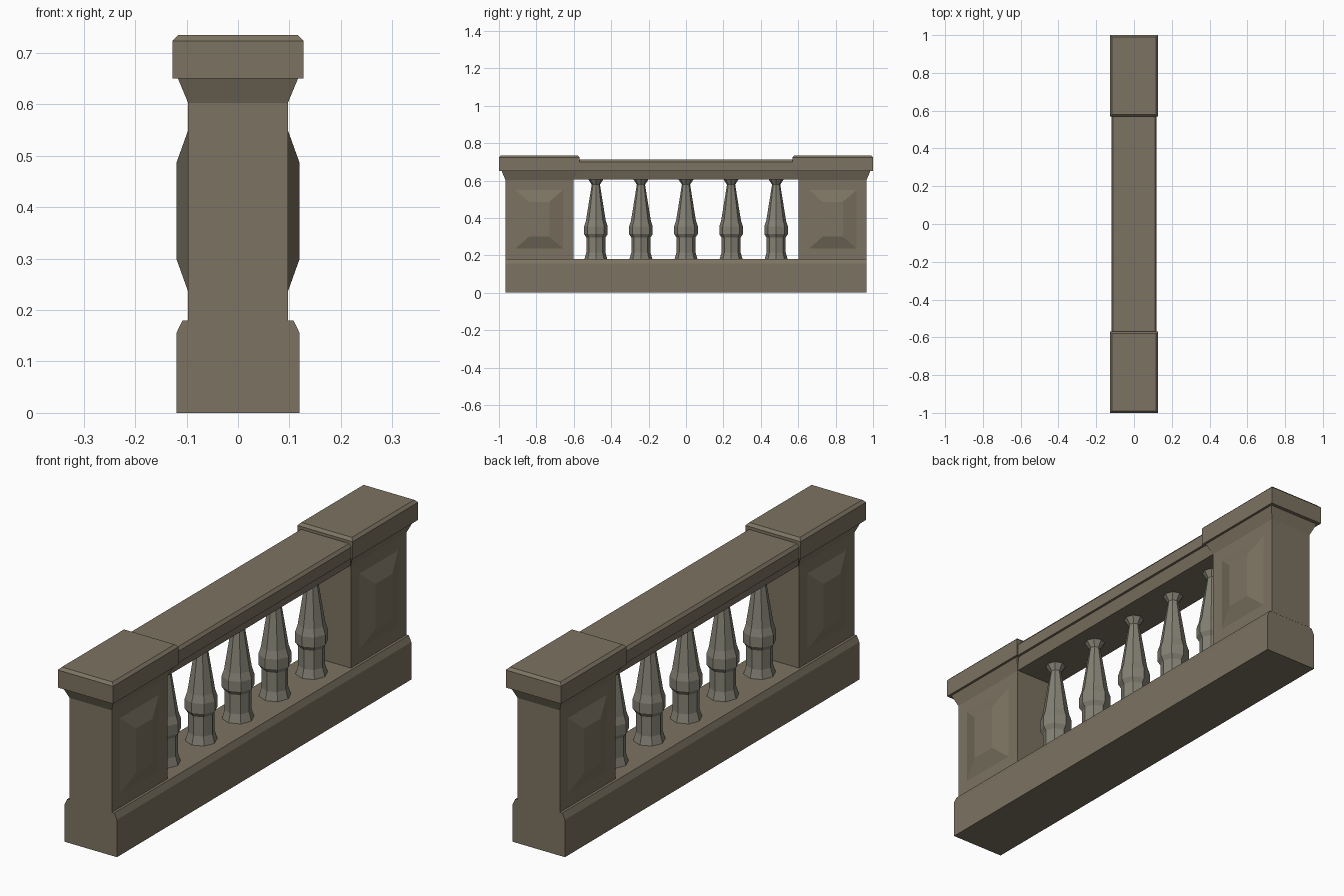
import bpy, bmesh
from math import sin, cos, pi

if "Cube" in bpy.data.objects:
    bpy.data.objects.remove(bpy.data.objects["Cube"])


def material(name, color):
    m = bpy.data.materials.new(name)
    m.diffuse_color = (*color, 1)
    m.use_nodes = True
    m.node_tree.nodes["Principled BSDF"].inputs["Base Color"].default_value = m.diffuse_color
    return m


STONE = material("warm_stone", (0.20, 0.17, 0.12))
GREY = material("grey_stone", (0.23, 0.22, 0.175))


def loft(name, rings, mat):
    """Skin a stack of closed rings and cap both ends."""
    bm = bmesh.new()
    loops = [[bm.verts.new(p) for p in ring] for ring in rings]
    n = len(loops[0])
    for a, b in zip(loops, loops[1:]):
        for i in range(n):
            j = (i + 1) % n
            bm.faces.new((a[i], a[j], b[j], b[i]))
    bm.faces.new(loops[0][::-1])
    bm.faces.new(loops[-1])
    bmesh.ops.recalc_face_normals(bm, faces=bm.faces)
    mesh = bpy.data.meshes.new(name)
    bm.to_mesh(mesh)
    bm.free()
    mesh.materials.append(mat)
    obj = bpy.data.objects.new(name, mesh)
    bpy.context.collection.objects.link(obj)
    return obj


def beam(name, half_profile, half_len):
    """Extrude a symmetric x-z profile along y."""
    prof = half_profile + [(-x, z) for x, z in reversed(half_profile)]
    return loft(name, [[(x, y, z) for x, z in prof] for y in (-half_len, half_len)], STONE)


def rect(cy, hx, hy, z):
    return [(-hx, cy - hy, z), (hx, cy - hy, z), (hx, cy + hy, z), (-hx, cy + hy, z)]


# Plinth and handrail
beam("plinth", [(0.12, 0), (0.12, 0.155), (0.108, 0.18)], 0.965)
beam("handrail", [(0.095, 0.605), (0.11, 0.652), (0.12, 0.652),
                  (0.12, 0.70), (0.11, 0.712)], 0.62)

for s, side in ((-1, "front"), (1, "back")):
    # Pier with flared neck, and chamfered cap
    cy = s * 0.7835
    loft(f"{side}_pier", [rect(cy, 0.097, 0.182, 0.18), rect(cy, 0.097, 0.182, 0.603),
                          rect(cy, 0.117, 0.202, 0.651)], STONE)
    cy = s * 0.785
    loft(f"{side}_cap", [rect(cy, 0.127, 0.215, 0.651), rect(cy, 0.127, 0.215, 0.724),
                         rect(cy, 0.116, 0.204, 0.735)], STONE)
    # Raised bevelled panels on both long faces
    for d, face in ((-1, "left"), (1, "right")):
        rings = []
        for x, hy, z0, z1 in ((0.09, 0.127, 0.236, 0.55), (0.097, 0.127, 0.236, 0.55),
                              (0.12, 0.054, 0.30, 0.486)):
            c = s * 0.785
            rings.append([(d * x, c - hy, z0), (d * x, c + hy, z0),
                          (d * x, c + hy, z1), (d * x, c - hy, z1)])
        loft(f"{side}_{face}_panel", rings, STONE)

# Eight-sided turned balusters: (radius, height)
TURNING = [(0.062, 0.178), (0.051, 0.215), (0.051, 0.295), (0.063, 0.313),
           (0.063, 0.355), (0.053, 0.385), (0.022, 0.578), (0.041, 0.607)]
for k in range(5):
    y = (k - 2) * 0.241
    rings = [[(r * cos(i * pi / 4), y + r * sin(i * pi / 4), z) for i in range(8)]
             for r, z in TURNING]
    loft(f"baluster_{k + 1}", rings, GREY)
